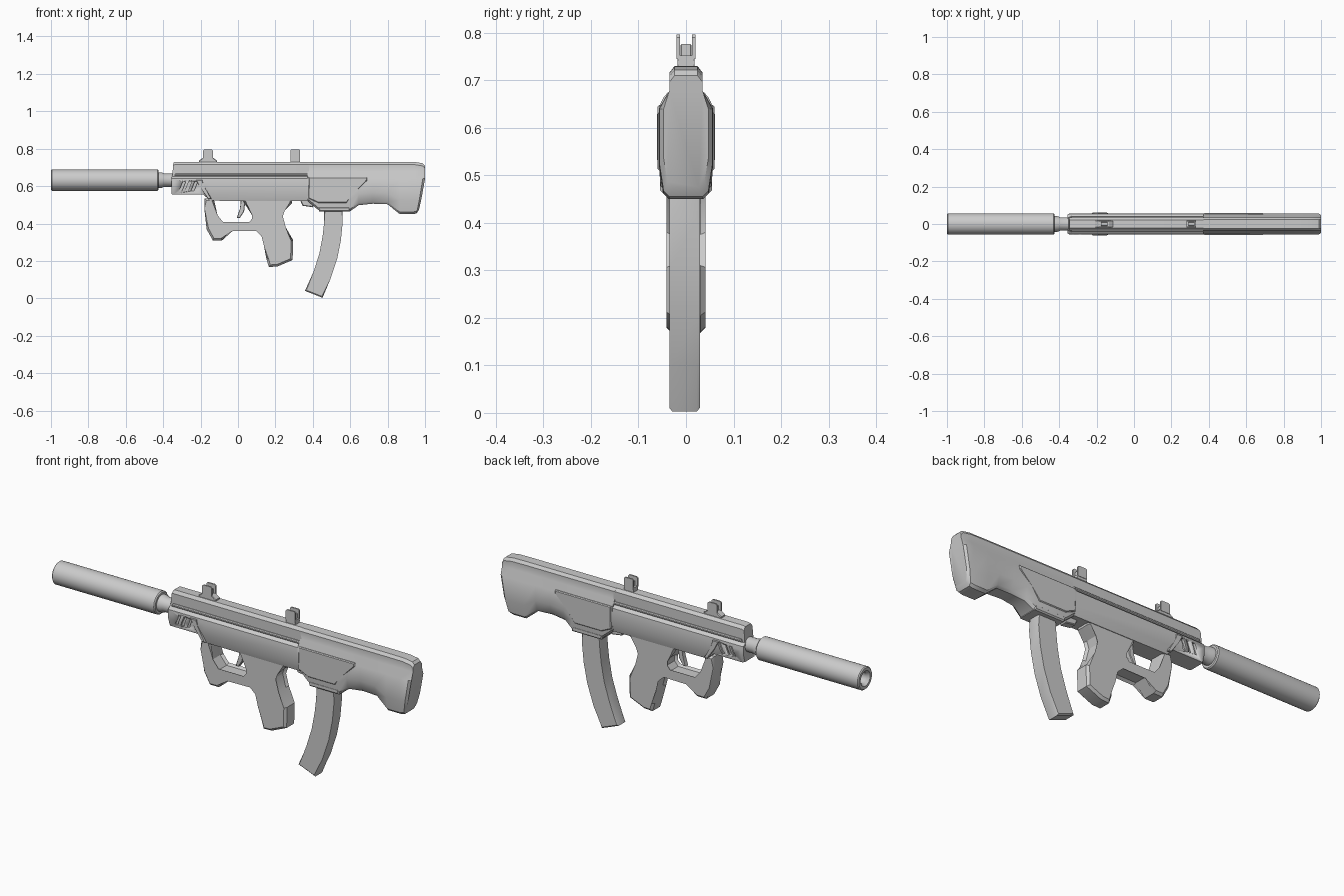
import bpy, bmesh, math
from mathutils import Vector


def finish(name, bm, angle=32):
    bmesh.ops.recalc_face_normals(bm, faces=bm.faces)
    me = bpy.data.meshes.new(name)
    bm.to_mesh(me)
    bm.free()
    ob = bpy.data.objects.new(name, me)
    bpy.context.collection.objects.link(ob)
    bpy.ops.object.select_all(action='DESELECT')
    ob.select_set(True)
    bpy.context.view_layer.objects.active = ob
    bpy.ops.object.shade_smooth_by_angle(angle=math.radians(angle))
    return ob


def prism(name, pts, hw, y=0.0, chamfer=0.0, segments=1):
    """Side profile (x, z) extruded to +-hw across y, with chamfered side rims."""
    bm = bmesh.new()
    a = [bm.verts.new((x, y - hw, z)) for x, z in pts]
    b = [bm.verts.new((x, y + hw, z)) for x, z in pts]
    n = len(pts)
    bm.faces.new(a)
    bm.faces.new(b[::-1])
    for i in range(n):
        bm.faces.new((a[i], b[i], b[(i + 1) % n], a[(i + 1) % n]))
    if chamfer:
        rim = [e for e in bm.edges if abs(e.verts[0].co.y - e.verts[1].co.y) < 1e-6]
        bmesh.ops.bevel(bm, geom=rim, offset=chamfer, segments=segments,
                        profile=0.5, affect='EDGES')
    return finish(name, bm)


def loft(name, sections):
    """Each section is half an outline of (x, y, z), mirrored over y = 0."""
    bm = bmesh.new()
    rings = []
    for half in sections:
        full = half + [(x, -y, z) for x, y, z in reversed(half)]
        rings.append([bm.verts.new(p) for p in full])
    n = len(rings[0])
    for r, s in zip(rings, rings[1:]):
        for i in range(n):
            j = (i + 1) % n
            bm.faces.new((r[i], r[j], s[j], s[i]))
    bm.faces.new(rings[0])
    bm.faces.new(rings[-1][::-1])
    return finish(name, bm)


def lathe(name, pts, z, steps=32):
    """Closed (x, radius) outline spun around the barrel axis."""
    bm = bmesh.new()
    vs = [bm.verts.new((x, 0, z + r)) for x, r in pts]
    es = [bm.edges.new((p, q)) for p, q in zip(vs, vs[1:])]
    bmesh.ops.spin(bm, geom=vs + es, cent=(0, 0, z), axis=(1, 0, 0),
                   angle=2 * math.pi, steps=steps)
    bmesh.ops.remove_doubles(bm, verts=bm.verts, dist=1e-5)
    return finish(name, bm)


# Suppressor with open muzzle, and the thin barrel behind it
lathe("suppressor", [(-0.9, 0), (-0.9, 0.028), (-0.985, 0.028), (-1, 0.038), (-1, 0.052),
                     (-0.995, 0.057), (-0.43, 0.057), (-0.425, 0.052), (-0.425, 0)], 0.632)
lathe("barrel", [(-0.44, 0), (-0.44, 0.042), (-0.41, 0.042), (-0.395, 0.036),
                 (-0.34, 0.036), (-0.34, 0)], 0.632, 24)

# Narrow top cover running along the receiver
loft("top_cover", [[(x0, 0.022, 0.73 - d), (x0 + f * 0.2, 0.035 - d / 2, 0.716 - d),
                    (x0 + f, 0.035, 0.64)]
                   for x0, f, d in ((-0.345, -0.008, 0.004), (-0.335, 0, 0), (0.38, 0, 0))])


# Lower receiver, shallower at the vented nose
def receiver_section(x, zb, w, zt=0.652):
    return [(x, w - 0.018, zt), (x, w - 0.002, zt - 0.012), (x, w, zt - 0.03),
            (x, w, zb + 0.04), (x, w - 0.012, zb)]


receiver = loft("receiver", [receiver_section(*s) for s in (
    (-0.355, 0.557, 0.05), (-0.345, 0.555, 0.056), (-0.185, 0.555, 0.056),
    (-0.15, 0.522, 0.056), (0.376, 0.52, 0.056))])
prism("seam_rail", [(-0.34, 0.653), (0.376, 0.653), (0.376, 0.667), (-0.335, 0.667)],
      0.044, chamfer=0.004)

# Slanted vent slots cut into both sides of the nose
for i in range(3):
    x = -0.315 + i * 0.032
    slot = [(x, 0.575), (x + 0.016, 0.575), (x + 0.036, 0.625), (x + 0.02, 0.625)]
    for side in (-1, 1):
        cutter = prism("vent_cutter", slot, 0.014, y=side * 0.058)
        mod = receiver.modifiers.new("vent", 'BOOLEAN')
        mod.object = cutter
        mod.solver = 'EXACT'
        bpy.ops.object.select_all(action='DESELECT')
        bpy.context.view_layer.objects.active = receiver
        receiver.select_set(True)
        bpy.ops.object.modifier_apply(modifier=mod.name)
        bpy.data.objects.remove(cutter)
# Diagonal raised rib behind the vents
for side, label in ((-1, "right"), (1, "left")):
    prism("nose_rib_" + label, [(-0.225, 0.632), (-0.19, 0.632), (-0.185, 0.60),
                                (-0.14, 0.53), (-0.16, 0.53), (-0.20, 0.59)],
          0.006, y=side * 0.055, chamfer=0.003)


# Stock: x, top, bottom, half width, half width at bottom, rear slant
def stock_section(x, zt, zb, w, wb, slant=0.0):
    half = [(0.024, zt), (0.035, zt - 0.014), (0.035, 0.678), (w, 0.64),
            (w, max(zb + 0.06, 0.525)), (wb, zb + 0.012), (wb - 0.012, zb)]
    return [(min(x, x + slant * (z - 0.62)), y, z) for y, z in half]


loft("stock", [stock_section(*s) for s in (
    (0.372, 0.73, 0.52, 0.057, 0.05), (0.43, 0.73, 0.472, 0.057, 0.054),
    (0.60, 0.73, 0.466, 0.057, 0.054), (0.645, 0.73, 0.498, 0.056, 0.046),
    (0.72, 0.73, 0.506, 0.055, 0.042), (0.80, 0.73, 0.503, 0.056, 0.044),
    (0.865, 0.73, 0.45, 0.057, 0.048), (0.945, 0.729, 0.45, 0.057, 0.048, 0.05),
    (0.988, 0.722, 0.455, 0.056, 0.047, 0.2), (1.0, 0.71, 0.475, 0.047, 0.039, 0.22))])

# Raised cover plates over the magazine well
prism("well_cover", [(0.376, 0.535), (0.43, 0.51), (0.58, 0.51), (0.62, 0.57), (0.69, 0.63),
                     (0.69, 0.648), (0.378, 0.648)], 0.06, chamfer=0.004)
prism("well_lip", [(0.425, 0.49), (0.60, 0.49), (0.60, 0.463), (0.435, 0.463)],
      0.055, chamfer=0.006)

# Curved magazine
prism("magazine", [(0.46, 0.49), (0.46, 0.40), (0.452, 0.33), (0.435, 0.24), (0.405, 0.145),
                   (0.358, 0.04), (0.452, 0.003), (0.495, 0.105), (0.53, 0.21),
                   (0.55, 0.31), (0.56, 0.41), (0.56, 0.49)], 0.032, y=-0.003, chamfer=0.006)
prism("magazine_catch", [(0.33, 0.53), (0.345, 0.495), (0.40, 0.487), (0.42, 0.53)],
      0.02, chamfer=0.004)

# Grip and hand guard in one open loop
prism("grip_and_guard", [
    (-0.18, 0.535), (-0.18, 0.48), (-0.168, 0.37), (-0.135, 0.31), (-0.085, 0.31),
    (-0.035, 0.37), (0.10, 0.372), (0.135, 0.34), (0.15, 0.28), (0.152, 0.21), (0.165, 0.168),
    (0.21, 0.17), (0.292, 0.205), (0.295, 0.31), (0.245, 0.375), (0.228, 0.44),
    (0.24, 0.475), (0.29, 0.51), (0.29, 0.535), (0.025, 0.535), (0.03, 0.515), (0.085, 0.45),
    (0.085, 0.42), (0.065, 0.397), (-0.085, 0.397), (-0.12, 0.44), (-0.13, 0.535)],
    0.041, chamfer=0.011)

# Trigger
prism("trigger", [(0.015, 0.53), (0.014, 0.48), (-0.007, 0.43), (0.01, 0.43),
                  (0.033, 0.465), (0.04, 0.53)], 0.011, chamfer=0.003)


# Iron sights: foot, block and a pair of ears
def sight(name, x, reach):
    lo, hi = x - 0.026, x + 0.026
    prism(name + "_foot", [(lo - reach, 0.72), (hi + reach, 0.72), (hi + reach, 0.737),
                           (hi, 0.752), (lo, 0.752), (lo - reach, 0.737)], 0.018, chamfer=0.003)
    prism(name + "_block", [(lo + 0.01, 0.74), (hi - 0.008, 0.74), (hi - 0.008, 0.776),
                            (lo + 0.01, 0.776)], 0.012, chamfer=0.003)
    for side, label in ((-1, "right"), (1, "left")):
        prism(name + "_ear_" + label, [(lo, 0.745), (hi, 0.745), (hi, 0.79), (hi - 0.006, 0.796),
                                       (lo + 0.006, 0.796), (lo, 0.79)], 0.0035, y=side * 0.0165)


sight("front_sight", -0.16, 0.022)
sight("rear_sight", 0.306, 0.0)
